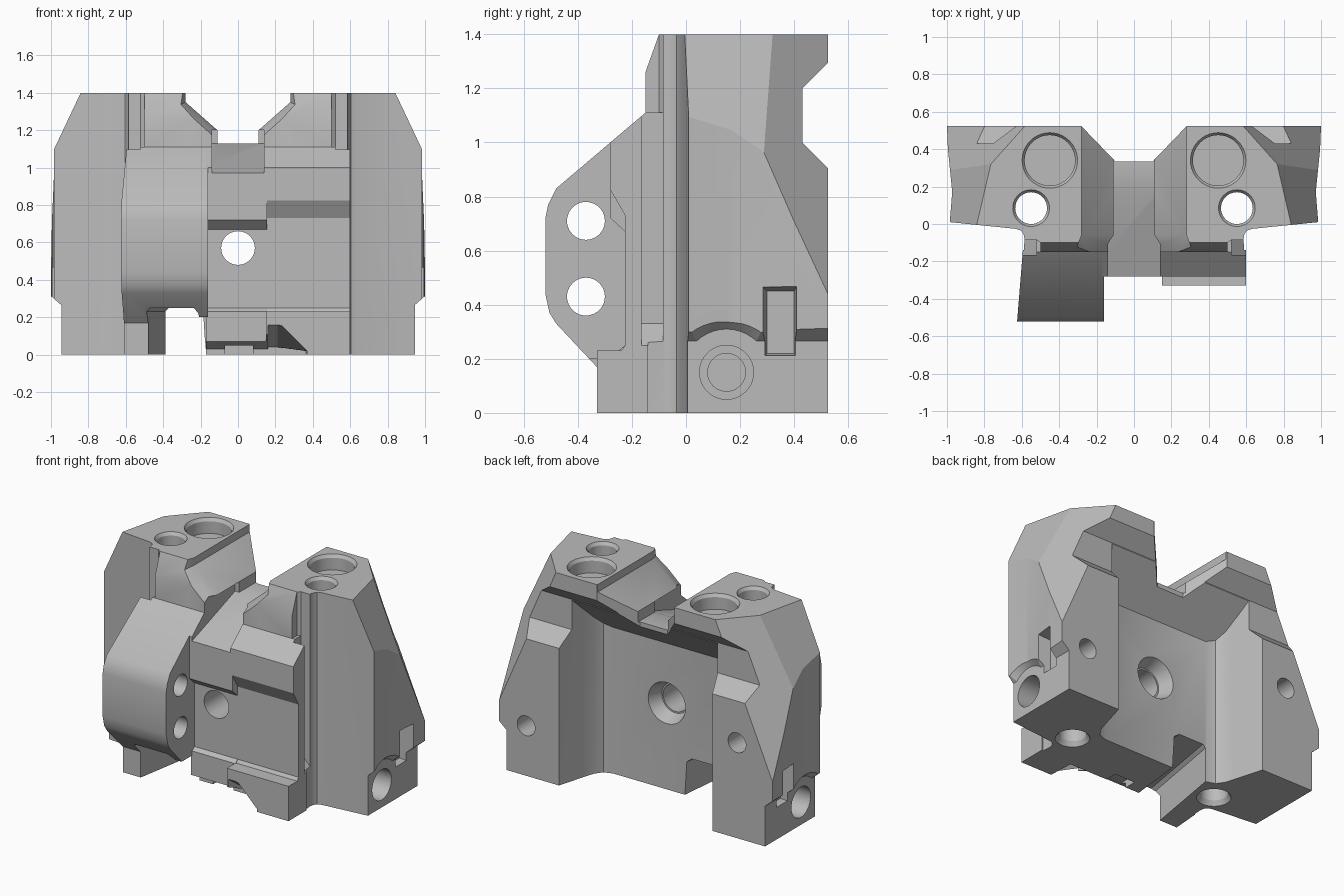
import bpy, bmesh, math
from mathutils import Vector

cube = bpy.data.objects.get("Cube")
if cube:
    bpy.data.objects.remove(cube, do_unlink=True)

grey = bpy.data.materials.new("machined grey")
grey.use_nodes = True
grey.diffuse_color = (0.5, 0.5, 0.5, 1)
grey.node_tree.nodes["Principled BSDF"].inputs["Base Color"].default_value = (0.5, 0.5, 0.5, 1)


def place(axis, u, v, w):
    return {"x": (w, u, v), "y": (u, w, v), "z": (u, v, w)}[axis]


def prism(name, pts, axis, lo, hi, end=None):
    """Outline swept along an axis, optionally to a different end outline."""
    bm = bmesh.new()
    a = [bm.verts.new(place(axis, u, v, lo)) for u, v in pts]
    b = [bm.verts.new(place(axis, u, v, hi)) for u, v in (end or pts)]
    bm.faces.new(a)
    bm.faces.new(b)
    for i in range(len(a)):
        j = (i + 1) % len(a)
        bm.faces.new((a[i], a[j], b[j], b[i]))
    bmesh.ops.recalc_face_normals(bm, faces=bm.faces)
    mesh = bpy.data.meshes.new(name)
    bm.to_mesh(mesh)
    bm.free()
    mesh.materials.append(grey)
    ob = bpy.data.objects.new(name, mesh)
    bpy.context.collection.objects.link(ob)
    return ob


def box(u0, u1, v0, v1):
    return [(u0, v0), (u1, v0), (u1, v1), (u0, v1)]


def circle(u, v, r, n=40):
    return [(u + r * math.cos(math.tau * i / n), v + r * math.sin(math.tau * i / n)) for i in range(n)]


def mirrored(half):
    return half + [(-x, v) for x, v in reversed(half)]


def trim(ob, point, normal):
    """Slice off everything beyond a plane and cap the opening."""
    bm = bmesh.new()
    bm.from_mesh(ob.data)
    bmesh.ops.bisect_plane(bm, geom=bm.verts[:] + bm.edges[:] + bm.faces[:], plane_co=point,
                           plane_no=Vector(normal).normalized(), clear_outer=True)
    bmesh.ops.holes_fill(bm, edges=[e for e in bm.edges if e.is_boundary])
    bmesh.ops.recalc_face_normals(bm, faces=bm.faces)
    bm.to_mesh(ob.data)
    bm.free()


def cut(targets, *args, cutter=None):
    cutter = cutter or prism("cutter", *args)
    cutter.hide_render = True
    for ob in targets:
        mod = ob.modifiers.new("cut", "BOOLEAN")
        mod.operation, mod.solver, mod.object = "DIFFERENCE", "EXACT", cutter
        bpy.context.view_layer.objects.active = ob
        bpy.ops.object.modifier_apply(modifier=mod.name)
    bpy.data.objects.remove(cutter, do_unlink=True)


# main body: wide block with a raised front core, faceted shoulders
body = prism("main_body", mirrored([(0.59, -0.15), (0.585, -0.08), (0.59, -0.055), (0.603, -0.036), (0.63, -0.026),
                                    (0.985, 0.01), (0.972, 0.17), (0.995, 0.4), (1.0, 0.525)]), "z", 0, 1.4)
trim(body, (0, -0.15, 1.26), (0, -0.14, 0.05))
for s in (-1, 1):
    trim(body, (s * 0.84, 0, 1.4), (s * 0.09, 0.021, 0.0435))
    trim(body, (s * 0.97, 0.31, 0.95), (s * 0.0966, 0.0862, 0.042))

# clamp block on the front
clamp = prism("clamp_block", [(-0.15, 1.11), (-0.48, 0.83), (-0.51, 0.77), (-0.52, 0.72), (-0.52, 0.44),
                              (-0.505, 0.37), (-0.48, 0.33), (-0.33, 0.17), (-0.33, 0), (-0.14, 0),
                              (-0.14, 1.1)], "x", -0.64, -0.16)
trim(clamp, (-0.595, -0.15, 0), (-0.37, 0.03, 0))

# stepped front plate, in two widths
top = [(-0.14, 1.1), (-0.15, 1.11), (-0.28, 1.0)]
plate_side = prism("front_plate_side", top + [(-0.28, 0.825), (-0.225, 0.73), (-0.225, 0.25), (-0.24, 0.23),
                                              (-0.33, 0.23), (-0.33, 0), (-0.14, 0)], "x", 0.15, 0.6)
plate_mid = prism("front_plate_middle", top + [(-0.28, 0.72), (-0.225, 0.67), (-0.225, 0.25), (-0.25, 0.23),
                                               (-0.25, 0), (-0.14, 0)], "x", -0.17, 0.155)
plates = [plate_side, plate_mid]
parts = [body, clamp] + plates

# channel between the towers, with its widened sloping mouth
channel = mirrored([(0.28, 1.5), (0.28, 1.35), (0.11, 1.2), (0.11, 1.13)])
mouth = mirrored([(0.32, 1.5), (0.32, 1.33), (0.14, 1.17), (0.14, 1.1)])
cut([body], channel, "y", -0.6, 0.6)
cut([body], mouth, "y", -0.16, -0.06, channel)
cut(parts, [(0.17, 1.13), (0.17, 1.2), (-0.4, 1.2), (-0.4, 0.93)], "x", -0.14, 0.14)

# rear recess with rounded sides under an overhanging lip
recess = prism("recess", mirrored([(0.57, 0.6), (0.56, 0.525), (0.51, 0.35), (0.485, 0.27), (0.45, 0.22),
                                   (0.39, 0.2)]), "z", -0.2, 1.6)
trim(recess, (0, 0.525, 1.29), (0, -1, 1))
cut([body], cutter=recess)
cut([body], [(0.6, 0.83), (0.43, 1.0), (0.43, 1.2), (0.6, 1.37)], "x", -1.2, 1.2)
cut([body], mirrored([(0.36, 0.605), (0.1, 0.335)]), "z", 1.0, 1.6)

for s in (-1, 1):
    # side steps with arch, pin bore and rectangular slot
    cut([body], [(s * 0.945, -0.1), (s * 0.945, 0.265), (s * 1.1, 0.4), (s * 1.1, -0.1)], "y", -0.5, 0.8)
    cut([body], circle(0.15, 0.15, 0.16), "x", s * 0.945, s * 1.02, circle(0.15, 0.15, 0.23))
    cut([body], circle(0.15, 0.15, 0.1), "x", s * 0.75, s * 1.2)
    cut([body], circle(0.15, 0.15, 0.07), "x", s * 0.68, s * 1.2)
    cut([body], box(0.3, 0.4, 0.22, 0.45), "x", s * 0.9, s * 1.01, box(0.28, 0.41, 0.2, 0.47))
    # vertical grooves beside the core, with sloping floors
    cut([body, clamp, plate_side], [(s * 0.52, 0.33), (s * 0.63, 0.22), (s * 0.63, 1.12), (s * 0.52, 1.12)],
        "y", -0.165, -0.085)
    cut([body], [(s * 0.5, -0.3), (s * 0.5, -0.1), (s * 0.52, -0.085), (s * 0.57, -0.085), (s * 0.65, -0.086),
                 (s * 0.65, -0.3)], "z", 1.11, 1.6)
    # magnet pockets and through holes with bevelled rims
    cut([body], circle(s * 0.45, 0.34, 0.135), "z", 1.3, 1.5)
    cut([body], circle(s * 0.45, 0.34, 0.135), "z", 1.38, 1.41, circle(s * 0.45, 0.34, 0.155))
    cut([body], circle(s * 0.55, 0.085, 0.085), "z", -0.2, 1.6)
    cut([body], circle(s * 0.55, 0.085, 0.085), "z", 1.38, 1.41, circle(s * 0.55, 0.085, 0.105))
    cut([body], circle(s * 0.55, 0.085, 0.11), "z", -0.01, 0.03, circle(s * 0.55, 0.085, 0.085))

# rear screw holes in the legs
for x, z in ((0.8, 0.33), (-0.74, 0.63)):
    cut([body], circle(x, z, 0.065), "y", 0.3, 0.7)

# centre bore with countersunk back
cut([body] + plates, circle(0, 0.57, 0.09), "y", -0.6, 0.6)
cut([body], circle(0, 0.57, 0.1), "y", 0.11, 0.21, circle(0, 0.57, 0.14))

# clamp screw holes
for z in (0.71, 0.43):
    cut([clamp], circle(-0.37, z, 0.07), "x", -0.9, 0.1)

# cable passage under the body, narrowing then flaring to the back
cut([body, clamp], [(-0.24, 0.25), (-0.22, 0.22), (-0.19, -0.1), (-0.5, -0.1), (-0.5, 0.23), (-0.48, 0.25)],
    "y", -0.45, 0.25,
    [(-0.18, 0.25), (-0.14, 0.22), (-0.12, -0.1), (-0.38, -0.1), (-0.38, 0.23), (-0.36, 0.25)])
cut([clamp], box(-0.26, -0.1, -0.1, 0.2), "y", -0.6, -0.1)

# undercut below the front plate, sloping down to the back
cut(plates, [(-0.21, -0.1), (-0.21, 0.12), (0.16, 0.12), (0.16, 0.18), (0.21, 0.18),
             (0.37, 0.02), (0.37, -0.1)], "y", -0.36, -0.16,
    [(-0.21, -0.1), (-0.21, 0.03), (0.16, 0.03), (0.16, 0.04), (0.21, 0.04), (0.36, 0.02), (0.36, -0.1)])
cut([body] + plates, box(-0.07, 0.08, -0.1, 0.05), "y", -0.7, -0.08)

# shading
for ob in parts:
    bpy.ops.object.select_all(action="DESELECT")
    ob.select_set(True)
    bpy.context.view_layer.objects.active = ob
    bpy.ops.object.shade_smooth_by_angle(angle=math.radians(25))
